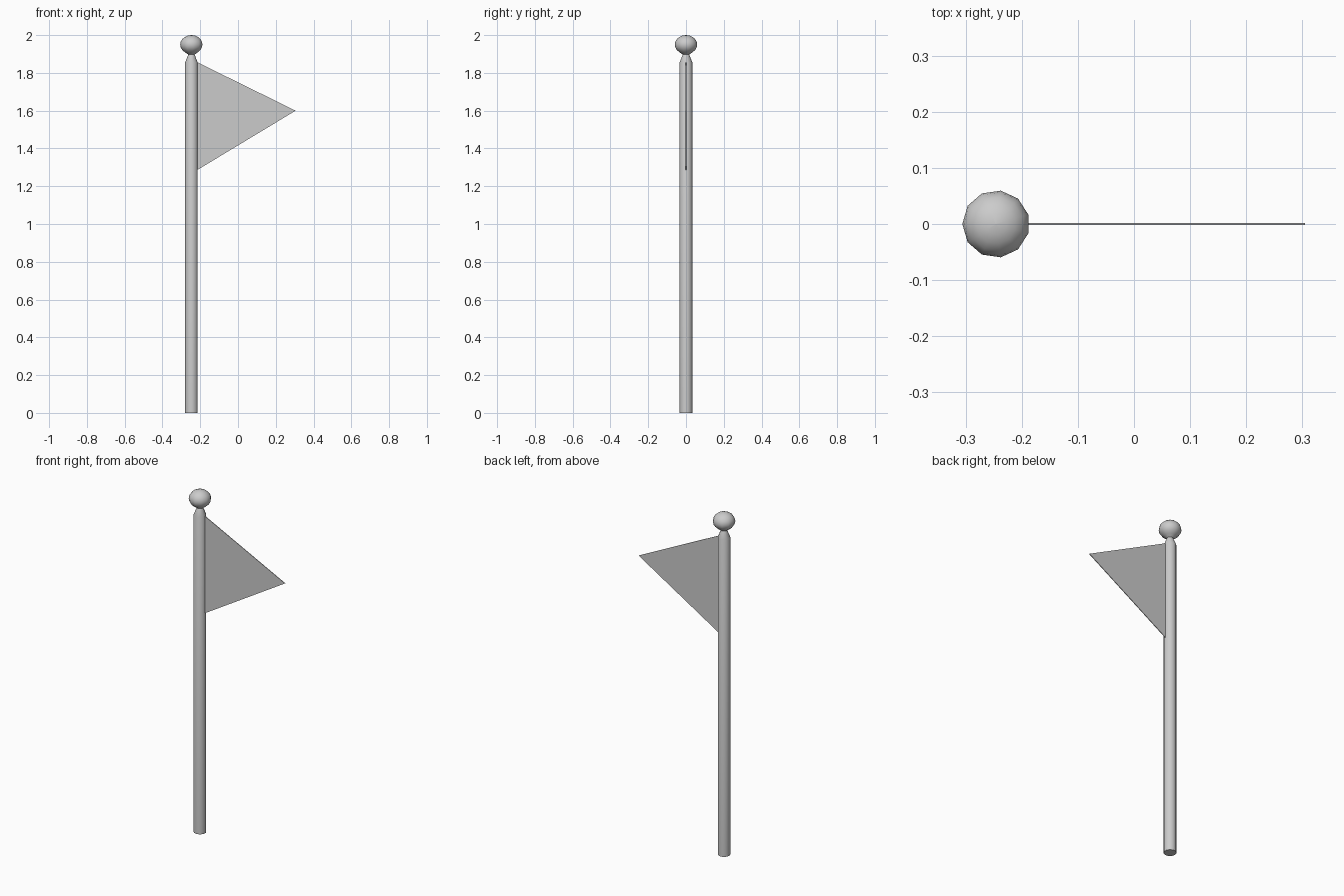
import bpy, bmesh, math

if "Cube" in bpy.data.objects:
    bpy.data.objects.remove(bpy.data.objects["Cube"])

SIDES = 11
POLE_X = -0.246


def finish(bm, name, smooth):
    bmesh.ops.recalc_face_normals(bm, faces=bm.faces)
    mesh = bpy.data.meshes.new(name)
    bm.to_mesh(mesh)
    bm.free()
    obj = bpy.data.objects.new(name, mesh)
    bpy.context.collection.objects.link(obj)
    if smooth:
        bpy.ops.object.select_all(action='DESELECT')
        obj.select_set(True)
        bpy.context.view_layer.objects.active = obj
        bpy.ops.object.shade_smooth_by_angle(angle=math.radians(50))
    return obj


def lathe(name, profile):
    """Turn (radius, z) points around the pole axis; radius 0 makes a tip."""
    bm = bmesh.new()
    rings = []
    for r, z in profile:
        rings.append([bm.verts.new((POLE_X + r * math.cos(a), r * math.sin(a), z))
                      for a in (math.pi + 2 * math.pi * i / SIDES for i in range(SIDES))])
    for low, high in zip(rings, rings[1:]):
        for i in range(SIDES):
            j = (i + 1) % SIDES
            bm.faces.new((low[i], low[j], high[j], high[i]))
    bm.faces.new(rings[0])
    bm.faces.new(rings[-1])
    bmesh.ops.remove_doubles(bm, verts=bm.verts, dist=0.0005)
    return finish(bm, name, True)


# Pole shaft with tapered neck, topped by a slightly flattened ball
ball = [(0.06 * math.sin(a), 1.95 - 0.05 * math.cos(a))
        for a in (math.pi * k / 10 for k in range(2, 10))]
lathe("pole_with_ball_finial",
      [(0.034, 0), (0.034, 1.855), (0.017, 1.897)] + ball + [(0.0005, 2.0)])

# Thin triangular pennant
bm = bmesh.new()
T = 0.002
outline = [(-0.217, 1.285), (0.305, 1.6), (-0.217, 1.857)]
tri = bm.faces.new([bm.verts.new((x, -T, z)) for x, z in outline])
ext = bmesh.ops.extrude_face_region(bm, geom=[tri])
bmesh.ops.translate(bm, vec=(0, 2 * T, 0),
                    verts=[g for g in ext['geom'] if isinstance(g, bmesh.types.BMVert)])
finish(bm, "pennant", False)
